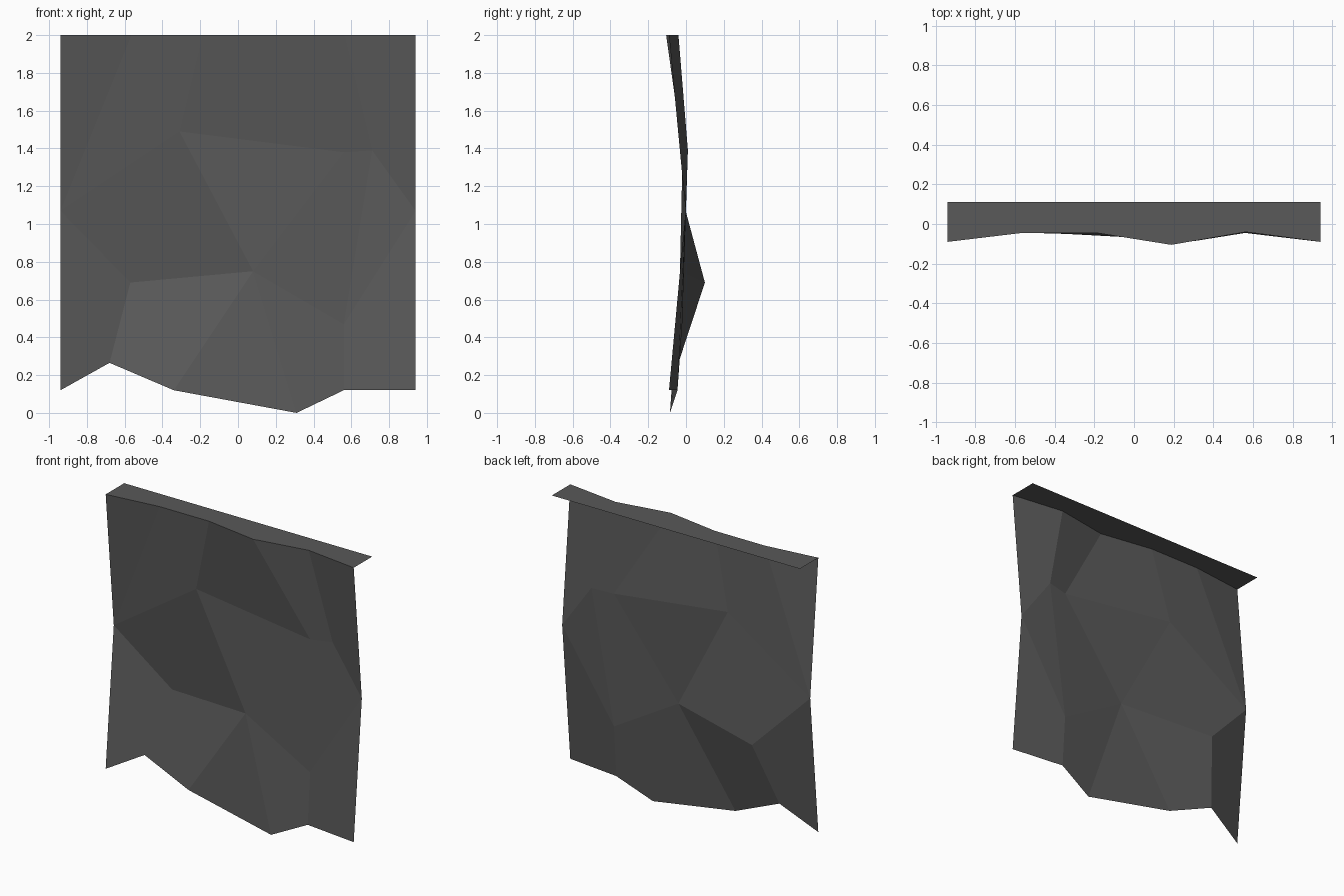
import bpy, bmesh

if "Cube" in bpy.data.objects:
    bpy.data.objects.remove(bpy.data.objects["Cube"])

# One dark grey stone colour
stone = bpy.data.materials.new("dark grey stone")
stone.diffuse_color = (0.1, 0.1, 0.1, 1)
stone.use_nodes = True
stone.node_tree.nodes["Principled BSDF"].inputs["Base Color"].default_value = stone.diffuse_color


def sheet(name, points, faces):
    bm = bmesh.new()
    vs = {k: bm.verts.new(p) for k, p in points.items()}
    for f in faces:
        bm.faces.new([vs[k] for k in f.split()])
    bm.normal_update()
    me = bpy.data.meshes.new(name)
    bm.to_mesh(me)
    bm.free()
    me.materials.append(stone)
    ob = bpy.data.objects.new(name, me)
    bpy.context.collection.objects.link(ob)
    return ob


# Wavy upper edge: six evenly spaced points at the top
W, H, BACK = 0.94, 2.0, 0.11
top_y = [-0.09, -0.045, -0.045, -0.105, -0.04, -0.09]
top = {f"t{i}": (-W + i * 2 * W / 5, y, H) for i, y in enumerate(top_y)}

# Cliff face: ragged lower edge, inner facet corners, matching side edges
points = dict(top)
points.update({
    "L": (-W, -0.002, 1.07), "R": (W, -0.002, 1.07),
    "A": (-0.31, -0.01, 1.49), "B": (0.56, -0.018, 1.38), "C": (0.71, 0.01, 1.39),
    "D": (-0.57, 0.10, 0.69), "E": (0.08, -0.032, 0.75), "F": (0.56, -0.02, 0.47),
    "b0": (-W, -0.09, 0.12), "b1": (-0.68, -0.04, 0.265), "b2": (-0.34, -0.05, 0.12),
    "b3": (0.31, -0.085, 0.0), "b4": (0.56, -0.045, 0.12), "b5": (W, -0.09, 0.12),
})
faces = ["L t1 t0", "L A t2 t1", "A B t3 t2", "B C t4 t3", "C R t5 t4",
         "L D E A", "A E B", "E F C B", "F R C",
         "b0 b1 D L", "b1 b2 E D", "b2 b3 E", "b3 b4 F E", "b4 b5 R F"]
sheet("cliff_face", points, faces)

# Flat ledge on top, running back from the wavy edge to a straight one
ledge = dict(top)
ledge.update({f"k{i}": (p[0], BACK, H) for i, p in enumerate(top.values())})
sheet("top_ledge", ledge, [f"t{i} t{i+1} k{i+1} k{i}" for i in range(5)])
